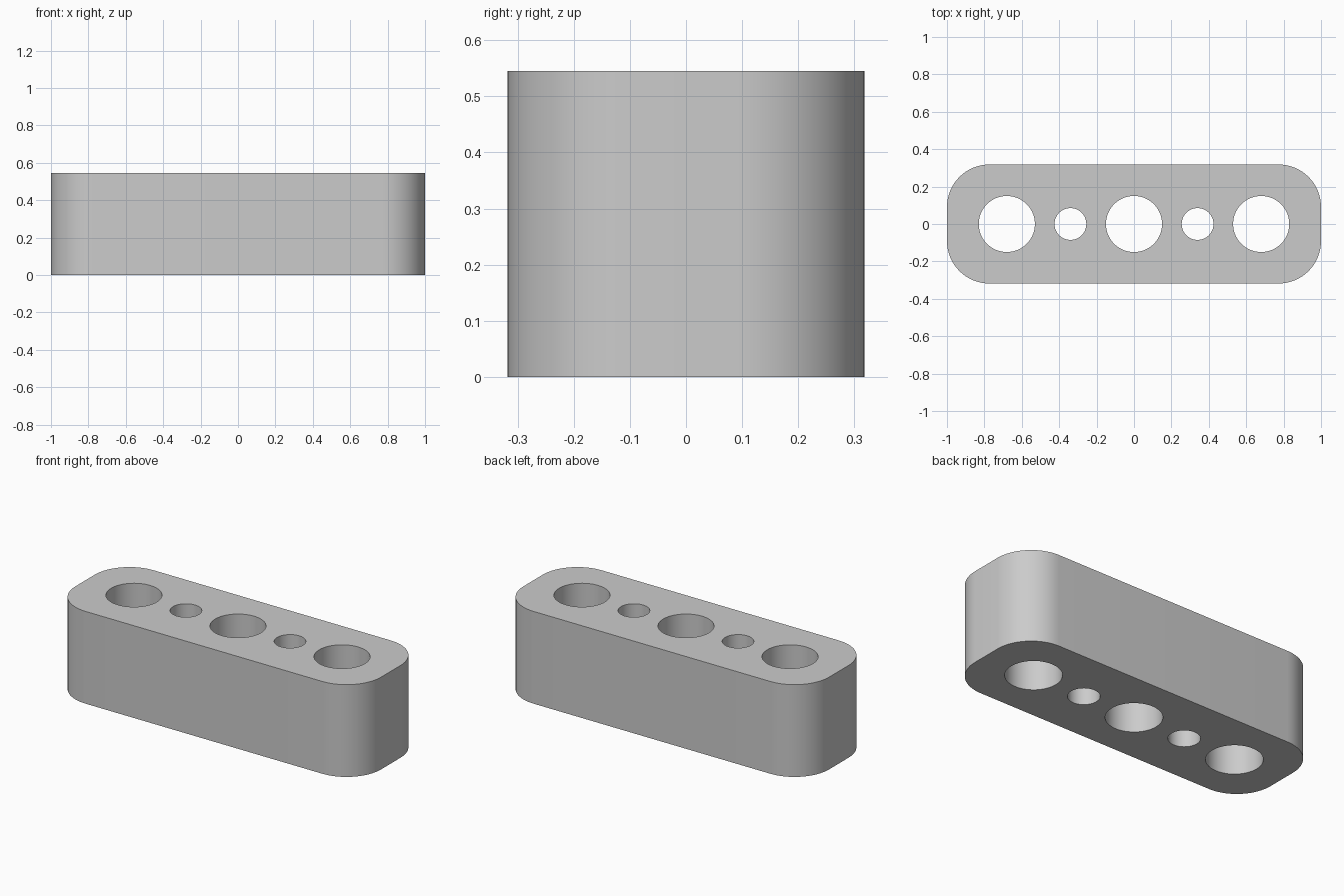
import bpy
import bmesh
from math import cos, sin, pi, radians

cube = bpy.data.objects.get("Cube")
if cube:
    bpy.data.objects.remove(cube, do_unlink=True)

HALF_X, HALF_Y, HEIGHT = 1.0, 0.318, 0.545
CORNER = 0.227
HOLES = [(-0.68, 0.15), (-0.34, 0.085), (0, 0.15), (0.34, 0.085), (0.68, 0.15)]


def arc(cx, cy, radius, start, sweep, steps):
    """Points along an arc, including both ends."""
    return [(cx + radius * cos(start + sweep * i / steps),
             cy + radius * sin(start + sweep * i / steps)) for i in range(steps + 1)]


def add_loop(bm, points):
    verts = [bm.verts.new((x, y, 0)) for x, y in points]
    return [bm.edges.new((v, verts[i - 1])) for i, v in enumerate(verts)]


bm = bmesh.new()

# Rounded outline
outline = []
for i, (sx, sy) in enumerate([(1, 1), (-1, 1), (-1, -1), (1, -1)]):
    outline += arc(sx * (HALF_X - CORNER), sy * (HALF_Y - CORNER),
                   CORNER, i * pi / 2, pi / 2, 16)
edges = add_loop(bm, outline)

# Row of through holes
for x, radius in HOLES:
    edges += add_loop(bm, arc(x, 0, radius, 0, 2 * pi, 64)[:-1])

# Fill the profile around the holes and raise it into a block
bmesh.ops.triangle_fill(bm, edges=edges, use_beauty=True)
raised = bmesh.ops.extrude_face_region(bm, geom=bm.faces[:], use_keep_orig=True)
top = [g for g in raised["geom"] if isinstance(g, bmesh.types.BMVert)]
bmesh.ops.translate(bm, verts=top, vec=(0, 0, HEIGHT))
bmesh.ops.recalc_face_normals(bm, faces=bm.faces[:])

mesh = bpy.data.meshes.new("drilled_block")
bm.to_mesh(mesh)
bm.free()
block = bpy.data.objects.new("drilled_block", mesh)
bpy.context.collection.objects.link(block)

# Plain grey
grey = bpy.data.materials.new("light_grey")
grey.use_nodes = True
colour = (0.6, 0.6, 0.6, 1)
grey.diffuse_color = colour
grey.node_tree.nodes["Principled BSDF"].inputs["Base Color"].default_value = colour
mesh.materials.append(grey)

# Smooth round walls, sharp rims
bpy.ops.object.select_all(action="DESELECT")
block.select_set(True)
bpy.context.view_layer.objects.active = block
bpy.ops.object.shade_smooth_by_angle(angle=radians(30))
